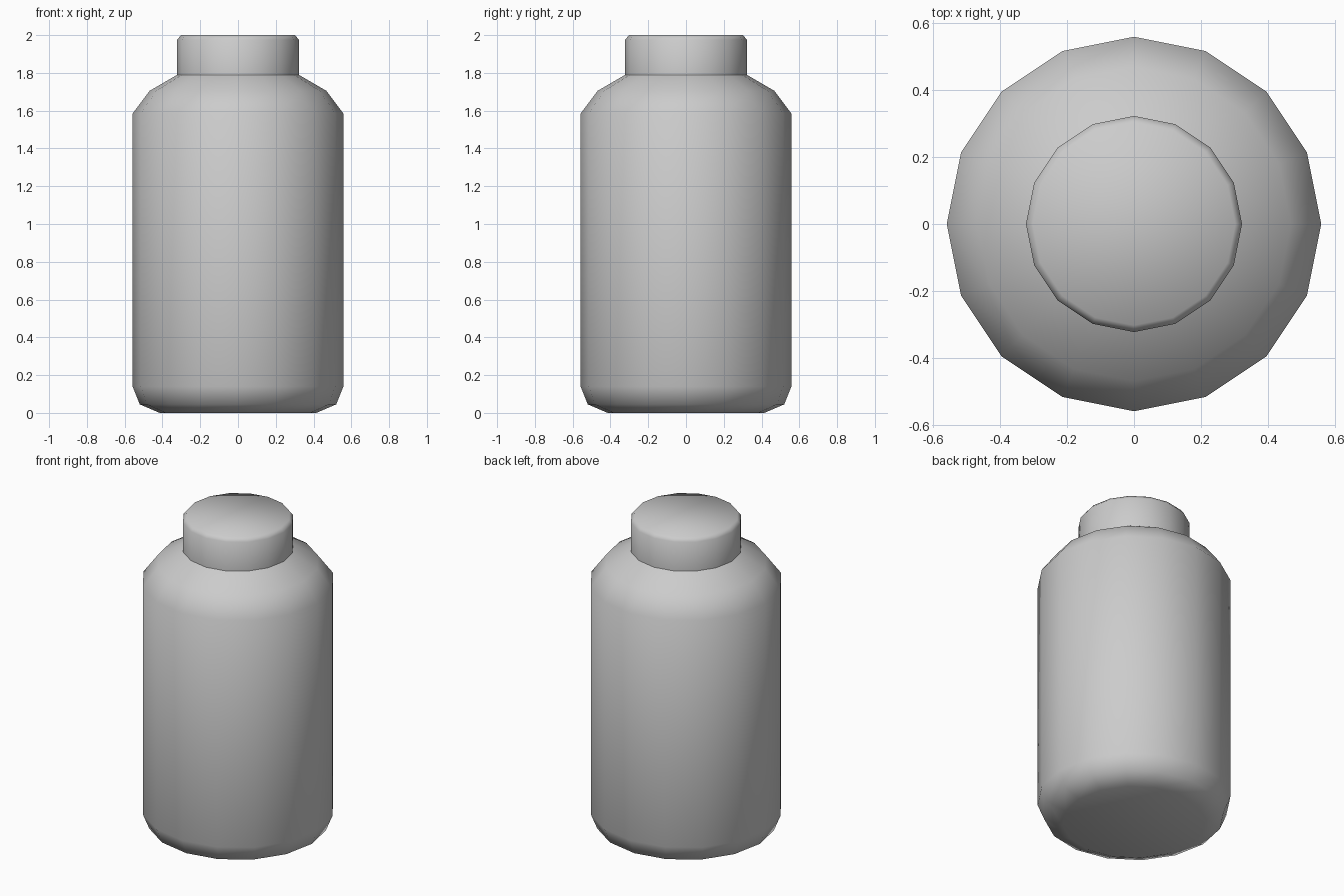
import bpy, bmesh
from math import sin, cos, pi

if "Cube" in bpy.data.objects:
    bpy.data.objects.remove(bpy.data.objects["Cube"])

SIDES = 16


def lathe(name, profile, cap_bottom=False, cap_top=False):
    """Revolve (radius, z) points around z into a smooth 16-sided part."""
    bm = bmesh.new()
    rings = [[bm.verts.new((r * cos(2 * pi * i / SIDES), r * sin(2 * pi * i / SIDES), z))
              for i in range(SIDES)] for r, z in profile]
    for low, high in zip(rings, rings[1:]):
        for i in range(SIDES):
            j = (i + 1) % SIDES
            bm.faces.new((low[i], low[j], high[j], high[i]))
    if cap_bottom:
        bm.faces.new(rings[0][::-1])
    if cap_top:
        bm.faces.new(rings[-1])
    for f in bm.faces:
        f.smooth = True
    mesh = bpy.data.meshes.new(name)
    bm.to_mesh(mesh)
    bm.free()
    obj = bpy.data.objects.new(name, mesh)
    bpy.context.collection.objects.link(obj)
    return obj


# Bottle body: chamfered base, straight wall, rounded shoulder
lathe("bottle_body", [(0.415, 0.0), (0.52, 0.045), (0.558, 0.14), (0.558, 1.585),
                      (0.468, 1.705), (0.322, 1.79)], cap_bottom=True)

# Lid: straight wall with a small top bevel
lathe("lid", [(0.322, 1.79), (0.322, 1.975), (0.302, 2.0)], cap_top=True)
